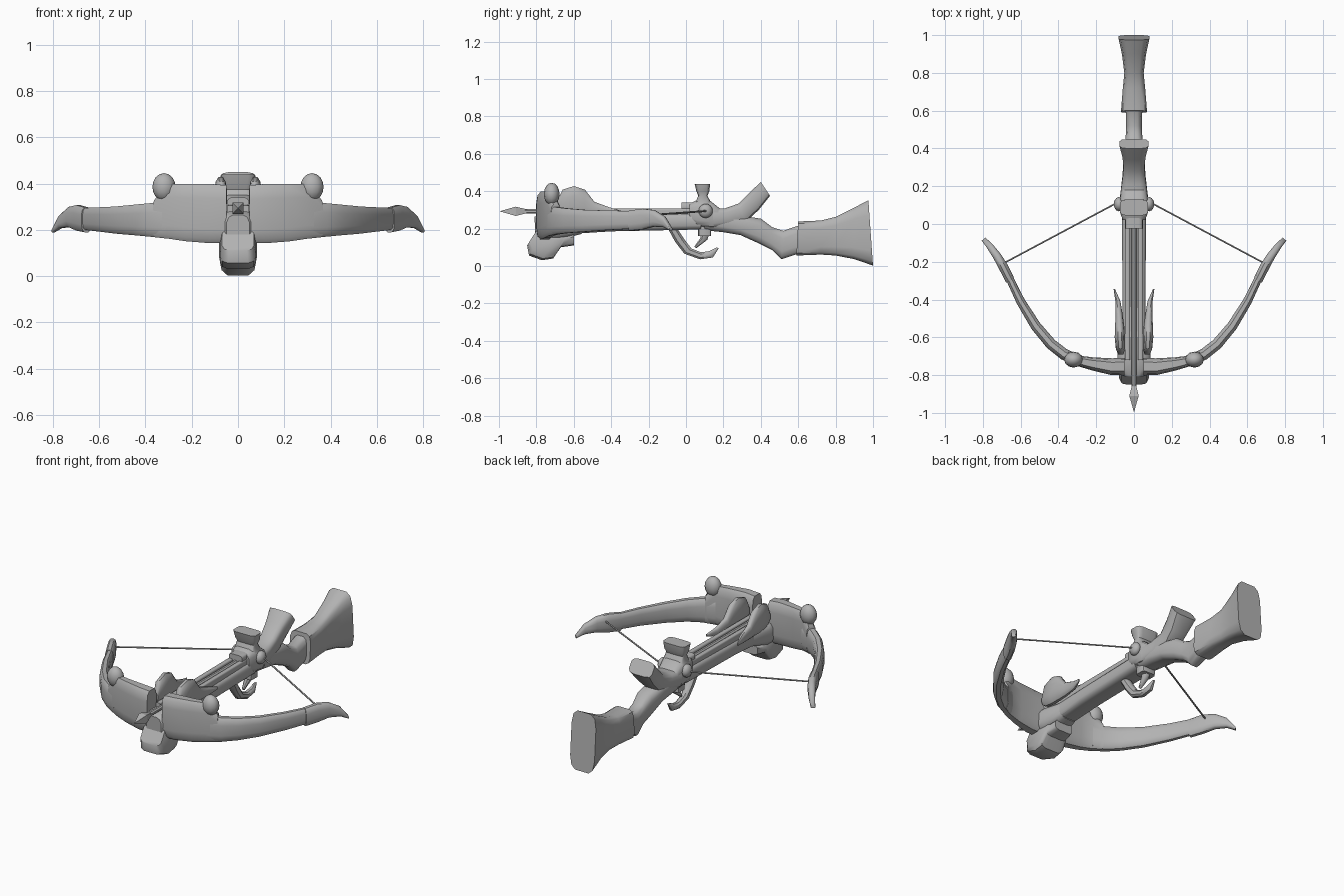
import bpy
import bmesh
from math import cos, sin, pi, copysign
from mathutils import Vector

cube = bpy.data.objects.get("Cube")
if cube:
    bpy.data.objects.remove(cube, do_unlink=True)

grey = bpy.data.materials.new("plain grey")
grey.use_nodes = True
colour = (0.45, 0.45, 0.45, 1)
grey.diffuse_color = colour
grey.node_tree.nodes["Principled BSDF"].inputs["Base Color"].default_value = colour


def finish(name, bm, angle=0.75):
    """Turn a bmesh into a smooth-shaded object."""
    bmesh.ops.recalc_face_normals(bm, faces=bm.faces)
    mesh = bpy.data.meshes.new(name)
    bm.to_mesh(mesh)
    bm.free()
    mesh.materials.append(grey)
    obj = bpy.data.objects.new(name, mesh)
    bpy.context.collection.objects.link(obj)
    bpy.ops.object.select_all(action="DESELECT")
    obj.select_set(True)
    bpy.context.view_layer.objects.active = obj
    bpy.ops.object.shade_smooth_by_angle(angle=angle)
    return obj


def loft(name, rings, power=0.6, sides=12):
    """Skin rings of (centre, half side vector, half up vector)."""
    bm = bmesh.new()
    bend = lambda v: copysign(abs(v) ** power, v) if abs(v) > 1e-6 else 0
    loops = []
    for centre, side, up in rings:
        loop = []
        for i in range(sides):
            a = 2 * pi * (i + 0.5) / sides
            loop.append(bm.verts.new(centre + side * bend(cos(a)) + up * bend(sin(a))))
        loops.append(loop)
    for lower, upper in zip(loops, loops[1:]):
        for i in range(sides):
            j = (i + 1) % sides
            bm.faces.new((lower[i], lower[j], upper[j], upper[i]))
    bm.faces.new(loops[0])
    bm.faces.new(loops[-1])
    return finish(name, bm)


def side_loft(name, rows, power=0.6, sides=12):
    """Rows: top y, top z, bottom y, bottom z, half width, optional x."""
    rings = []
    for ty, tz, by, bz, width, *x in rows:
        x = x[0] if x else 0
        top, bottom = Vector((x, ty, tz)), Vector((x, by, bz))
        rings.append(((top + bottom) / 2, Vector((width, 0, 0)), (top - bottom) / 2))
    return loft(name, rings, power, sides)


def limb_loft(name, rows, sign, power):
    """Rows: x, y, low z, high z, half thickness, swept in plan."""
    points = [Vector((sign * r[0], r[1], 0)) for r in rows]
    rings = []
    for i, (x, y, low, high, thick) in enumerate(rows):
        along = points[min(i + 1, len(rows) - 1)] - points[max(i - 1, 0)]
        side = Vector((-along.y, along.x, 0)).normalized() * thick
        centre = points[i] + Vector((0, 0, (low + high) / 2))
        rings.append((centre, side, Vector((0, 0, (high - low) / 2))))
    return loft(name, rings, power)


def ball(name, location, size):
    bm = bmesh.new()
    bmesh.ops.create_uvsphere(bm, u_segments=12, v_segments=8, radius=1)
    bmesh.ops.scale(bm, vec=size, verts=bm.verts)
    bmesh.ops.translate(bm, vec=location, verts=bm.verts)
    return finish(name, bm)


def rod(name, start, end, r1, r2, sides=8):
    start, end = Vector(start), Vector(end)
    along = (end - start).normalized()
    side = along.cross(Vector((0, 0, 1))).normalized()
    up = side.cross(along)
    return loft(name, [(start, side * r1, up * r1), (end, side * r2, up * r2)], 1, sides)


# Butt of the stock, flaring to the slanted rear plate
side_loft("butt", [
    (.6, .24, .59, .055, .07), (.72, .245, .72, .06, .06), (.8, .265, .8, .055, .052),
    (.9, .315, .9, .035, .065), (.975, .355, 1, 0, .083)], .45)

# Neck and grip between trigger housing and butt
side_loft("neck", [
    (.1, .33, .1, .19, .065), (.2, .29, .2, .18, .065), (.3, .27, .29, .165, .06),
    (.4, .255, .4, .115, .055), (.46, .21, .46, .085, .045),
    (.52, .19, .51, .035, .043), (.62, .225, .6, .065, .045)])

# Thumb rest rising behind the housing
side_loft("thumb_rest", [
    (.14, .31, .15, .2, .075), (.21, .31, .24, .215, .065), (.28, .335, .32, .235, .055),
    (.34, .395, .39, .3, .062), (.4, .45, .45, .375, .078)], .5)

# Trigger housing with waisted sight block
side_loft("housing", [
    (.02, .335, .02, .23, .06), (.06, .355, .06, .21, .075),
    (.13, .35, .13, .2, .075), (.18, .31, .18, .2, .068)], .5)
side_loft("sight_block", [
    (.045, .44, .13, .44, .075), (.055, .4, .125, .4, .07),
    (.065, .375, .115, .375, .06), (.045, .33, .14, .33, .07)], .4)
side_loft("housing_front", [(-.025, .34, -.025, .29, .045), (.04, .34, .04, .29, .045)], .4)
side_loft("lower_lug", [(.065, .25, .135, .25, .05), (.065, .16, .135, .16, .045)], .4)

# Forestock with the bolt groove rails
side_loft("forestock", [
    (-.78, .265, -.78, .16, .06), (-.4, .275, -.4, .185, .062),
    (.08, .285, .08, .195, .065)], .5)
for sign, label in ((1, "left"), (-1, "right")):
    side_loft(label + "_rail", [
        (-.72, .305, -.72, .25, .014, sign * .034),
        (.05, .31, .05, .25, .014, sign * .034)], .3)

# Central saddle joining the two limbs, and rounded weight below
side_loft("saddle", [
    (-.81, .265, -.805, .145, .05), (-.77, .28, -.77, .135, .09),
    (-.68, .28, -.68, .14, .09), (-.56, .27, -.56, .17, .06)])
side_loft("nose_weight", [
    (-.79, .205, -.85, .11, .07), (-.74, .19, -.84, .055, .08), (-.69, .17, -.77, .03, .08),
    (-.65, .165, -.71, .04, .078), (-.64, .16, -.67, .1, .07), (-.6, .17, -.6, .11, .06)], .45)

# Long release lever and short trigger
side_loft("release_lever", [
    (-.07, .265, -.12, .26, .035), (-.045, .2, -.095, .195, .03), (-.005, .14, -.06, .13, .026),
    (.03, .095, -.01, .065, .022), (.08, .075, .075, .035, .02),
    (.12, .08, .145, .045, .018), (.165, .1, .175, .095, .006)], .8, 8)
side_loft("trigger", [
    (.075, .18, .13, .18, .025), (.075, .15, .115, .14, .02), (.045, .105, .055, .095, .008)], .8, 8)

# Bolt with pointed head
rod("bolt_shaft", (0, -.9, .293), (0, .03, .293), .014, .014)
rod("bolt_head_tip", (0, -.995, .293), (0, -.91, .293), .001, .035, 4)
rod("bolt_head_base", (0, -.91, .293), (0, -.85, .293), .035, .014, 4)

for sign, label in ((1, "left"), (-1, "right")):
    # Bow limb: tall plate near the middle, then a slim curved arm
    limb_loft(label + "_limb_plate", [
        (.05, -.755, .14, .395, .047), (.12, -.755, .14, .4, .045),
        (.22, -.74, .148, .4, .035), (.3, -.723, .16, .4, .028),
        (.355, -.695, .168, .33, .03)], sign, .5)
    limb_loft(label + "_limb_arm", [
        (.3, -.72, .16, .325, .03), (.37, -.69, .168, .317, .031), (.44, -.635, .175, .31, .03),
        (.52, -.54, .182, .302, .028), (.6, -.41, .192, .298, .024),
        (.67, -.265, .2, .295, .02)], sign, .65)
    limb_loft(label + "_limb_tip", [
        (.655, -.3, .188, .298, .025), (.69, -.23, .195, .308, .026),
        (.725, -.17, .21, .3, .023), (.765, -.115, .207, .265, .018),
        (.797, -.08, .188, .205, .013)], sign, .7)
    ball(label + "_limb_scroll", (sign * .32, -.718, .385), (.05, .042, .06))

    # Curled ear beside the groove
    side_loft(label + "_ear", [
        (-.69, .35, -.69, .29, .015, sign * .07), (-.66, .41, -.66, .27, .025, sign * .072),
        (-.6, .43, -.6, .26, .028, sign * .075), (-.54, .41, -.54, .26, .025, sign * .076),
        (-.49, .345, -.49, .26, .02, sign * .078), (-.41, .315, -.41, .265, .014, sign * .085),
        (-.345, .295, -.345, .28, .004, sign * .104)], .8)

    # String and its pivot knob
    ball(label + "_knob", (sign * .08, .105, .295), (.027, .038, .038))
    rod(label + "_string", (sign * .685, -.205, .272), (sign * .085, .115, .295), .005, .005, 6)
